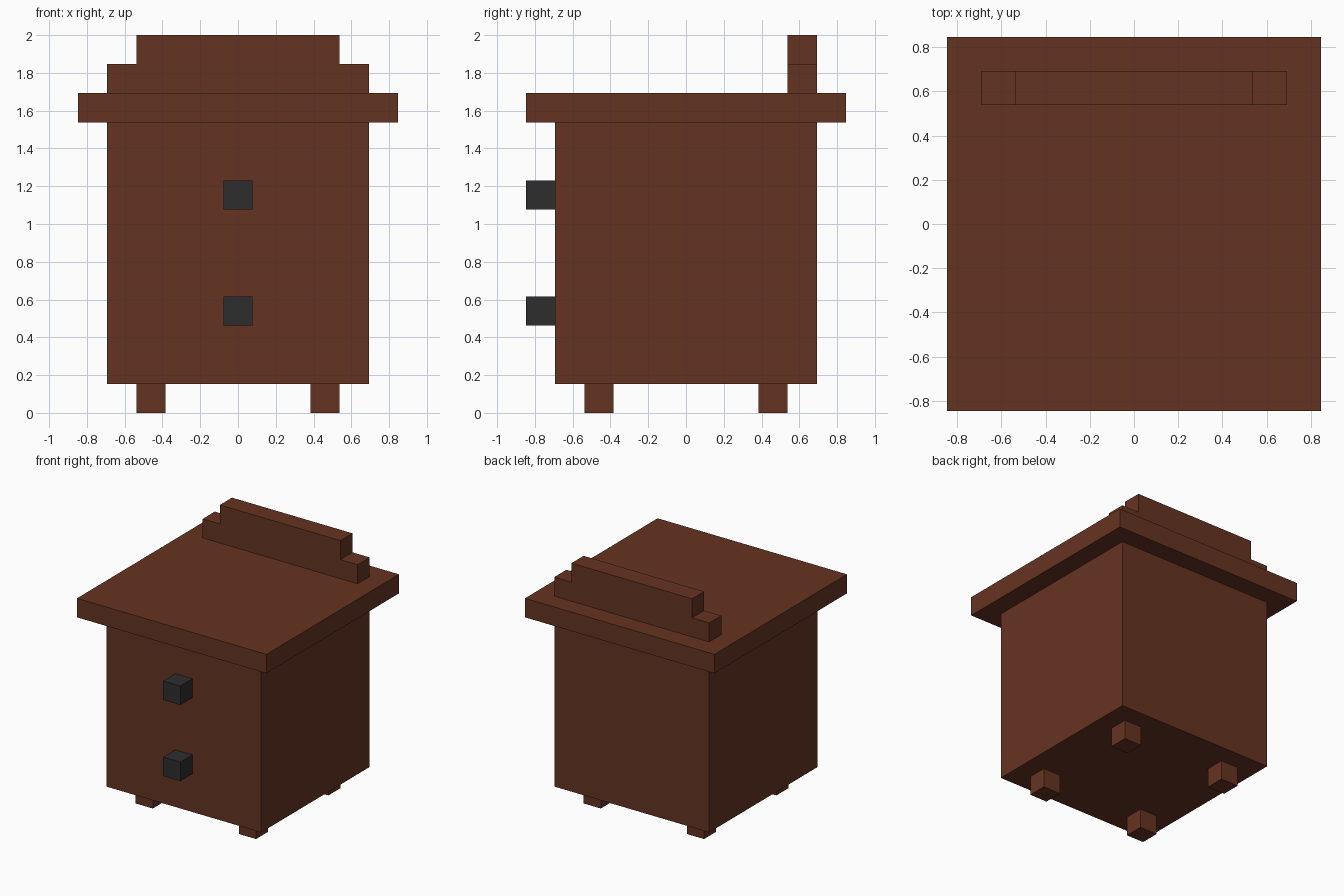
import bpy
import bmesh
from mathutils import Matrix

default = bpy.data.objects.get("Cube")
if default:
    bpy.data.objects.remove(default, do_unlink=True)

U = 2 / 13  # block unit: the whole piece is 13 units tall


def make_material(name, color):
    mat = bpy.data.materials.new(name)
    mat.use_nodes = True
    mat.diffuse_color = color
    mat.node_tree.nodes["Principled BSDF"].inputs["Base Color"].default_value = color
    return mat


def add_box(name, low, high, mat):
    """Box between two corners given in block units."""
    size = [(b - a) * U for a, b in zip(low, high)]
    center = [(a + b) / 2 * U for a, b in zip(low, high)]
    bm = bmesh.new()
    bmesh.ops.create_cube(bm, size=1, matrix=Matrix.Diagonal((*size, 1)))
    mesh = bpy.data.meshes.new(name)
    bm.to_mesh(mesh)
    bm.free()
    mesh.materials.append(mat)
    obj = bpy.data.objects.new(name, mesh)
    obj.location = center
    bpy.context.collection.objects.link(obj)
    return obj


wood = make_material("brown_wood", (0.131, 0.0335, 0.0155, 1))
metal = make_material("dark_metal", (0.0265, 0.0265, 0.0265, 1))

# Cabinet body and overhanging top
add_box("cabinet_body", (-4.5, -4.5, 1), (4.5, 4.5, 10), wood)
add_box("table_top", (-5.5, -5.5, 10), (5.5, 5.5, 11), wood)

# Stepped board along the back of the top
add_box("back_board_lower", (-4.5, 3.5, 11), (4.5, 4.5, 12), wood)
add_box("back_board_upper", (-3.5, 3.5, 12), (3.5, 4.5, 13), wood)

# Four feet
for side, x in (("right", -3), ("left", 3)):
    for end, y in (("front", -3), ("back", 3)):
        add_box(f"{end}_{side}_foot", (x - 0.5, y - 0.5, 0), (x + 0.5, y + 0.5, 1), wood)

# Drawer knobs on the front
for level, z in (("lower", 3), ("upper", 7)):
    add_box(f"{level}_drawer_knob", (-0.5, -5.5, z), (0.5, -4.5, z + 1), metal)
